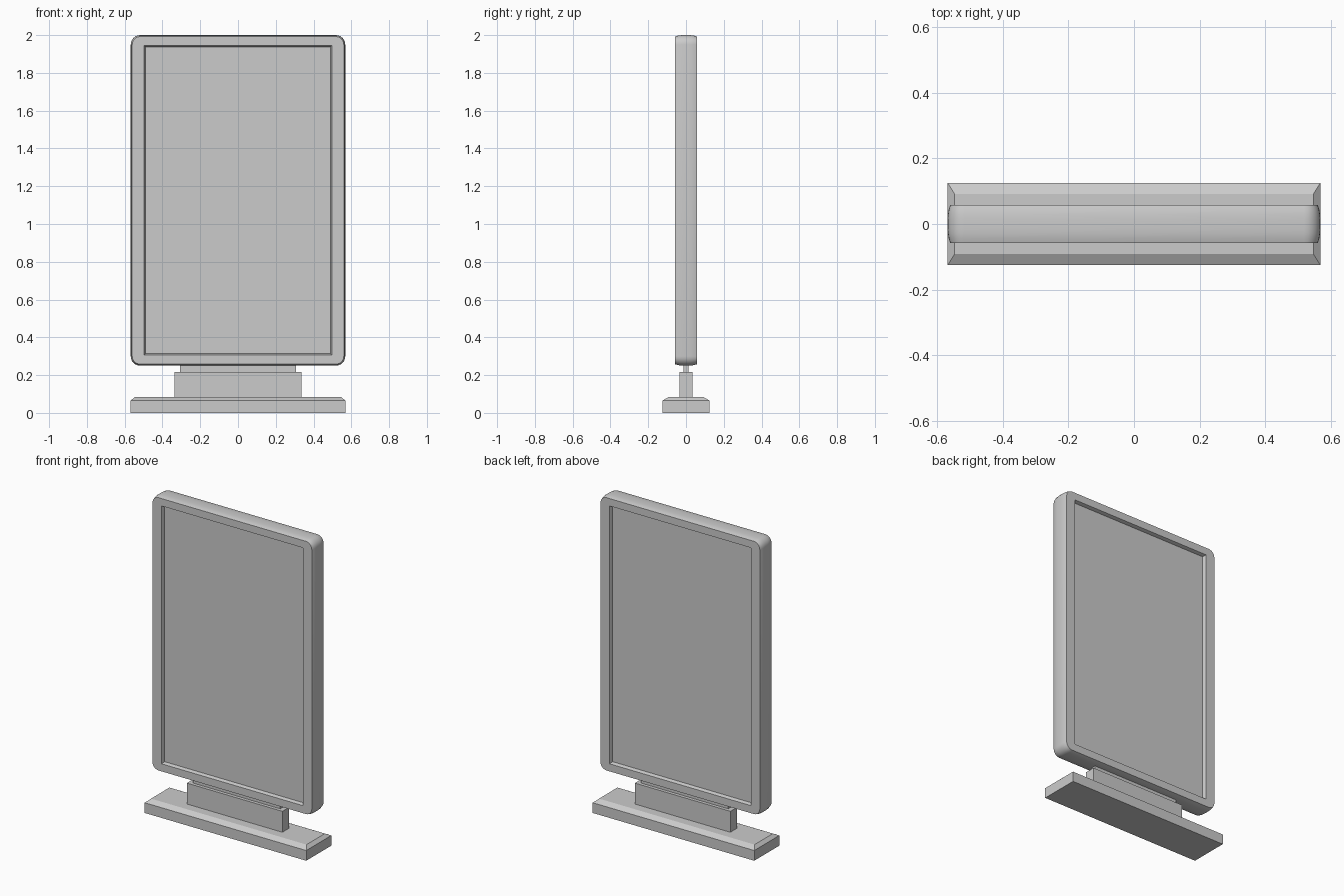
import bpy, bmesh
from math import cos, sin, pi

if "Cube" in bpy.data.objects:
    bpy.data.objects.remove(bpy.data.objects["Cube"])

HALF_W, HALF_D = 0.568, 0.0586
BOTTOM, TOP = 0.25, 2.0
SEG = 6


def make_object(name, bm):
    bmesh.ops.recalc_face_normals(bm, faces=bm.faces)
    mesh = bpy.data.meshes.new(name)
    bm.to_mesh(mesh)
    bm.free()
    obj = bpy.data.objects.new(name, mesh)
    bpy.context.collection.objects.link(obj)
    return obj


def loft(name, rings, closed=False):
    """Skin rings of equal length; either cap the ends or join last to first."""
    bm = bmesh.new()
    loops = [[bm.verts.new(p) for p in ring] for ring in rings]
    pairs = list(zip(loops, loops[1:]))
    if closed:
        pairs.append((loops[-1], loops[0]))
    else:
        bm.faces.new(loops[0])
        bm.faces.new(loops[-1])
    for a, b in pairs:
        n = len(a)
        for i in range(n):
            j = (i + 1) % n
            bm.faces.new((a[i], a[j], b[j], b[i]))
    bmesh.ops.remove_doubles(bm, verts=bm.verts, dist=1e-5)
    return make_object(name, bm)


def rounded_ring(hw, z0, z1, radius, y):
    """Upright rounded rectangle; radius 0 collapses to sharp corners."""
    pts = []
    corners = [(1, 1), (-1, 1), (-1, -1), (1, -1)]
    for q, (sx, sz) in enumerate(corners):
        cx = sx * (hw - radius)
        cz = z1 - radius if sz > 0 else z0 + radius
        for k in range(SEG + 1):
            a = (q + k / SEG) * pi / 2
            pts.append((cx + radius * cos(a), y, cz + radius * sin(a)))
    return pts


def flat_ring(hx, hy, z):
    return [(hx, hy, z), (-hx, hy, z), (-hx, -hy, z), (hx, -hy, z)]


def box(name, hx, hy, z0, z1):
    return loft(name, [flat_ring(hx, hy, z0), flat_ring(hx, hy, z1)])


# Rounded frame with crowned rim and a sloped recess on both sides
def opening(inset, y):
    return rounded_ring(0.497 - inset, 0.306 + inset, 1.945 - inset, 0, y)


rings = [opening(0.008, -0.0386), opening(0, -HALF_D)]
for i in range(9):
    t = -1 + i / 4
    inset = 0.008 * abs(t) ** 3
    rings.append(rounded_ring(HALF_W - inset, BOTTOM + inset, TOP - inset,
                              0.05 - inset, t * HALF_D))
rings += [opening(0, HALF_D), opening(0.008, 0.0386)]
frame = loft("display_frame", rings, closed=True)
bpy.context.view_layer.objects.active = frame
frame.select_set(True)
bpy.ops.object.shade_smooth_by_angle(angle=pi / 6)

# Panel filling the frame, visible front and back
box("display_panel", 0.489, 0.0386, 0.314, 1.937)

# Stand: neck, pedestal and chamfered base
box("neck", 0.306, 0.013, 0.21, 0.26)
box("pedestal", 0.336, 0.034, 0.08, 0.217)
loft("base", [flat_ring(0.568, 0.1256, 0),
              flat_ring(0.568, 0.1256, 0.065),
              flat_ring(0.547, 0.092, 0.084)])
